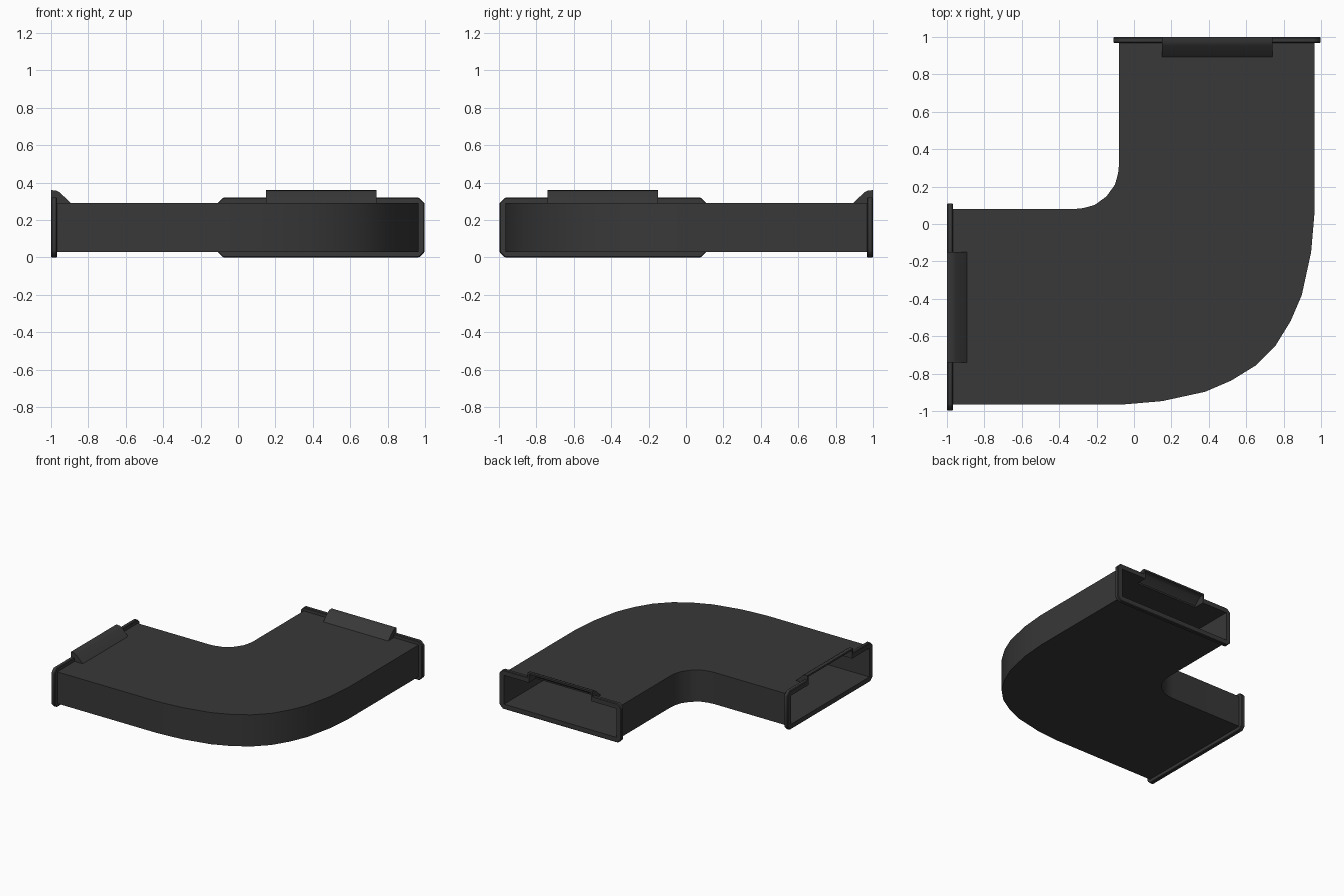
import bpy, bmesh
from mathutils import Matrix, Vector

if "Cube" in bpy.data.objects:
    bpy.data.objects.remove(bpy.data.objects["Cube"])

WALL = 0.012
Z0, Z1 = 0.03, 0.29            # duct floor and roof
MIRROR = Matrix(((0, -1, 0, 0), (-1, 0, 0, 0), (0, 0, 1, 0), (0, 0, 0, 1)))

mat = bpy.data.materials.new("dark_plastic")
mat.diffuse_color = (0.04, 0.04, 0.04, 1)
mat.use_nodes = True
mat.node_tree.nodes["Principled BSDF"].inputs["Base Color"].default_value = mat.diffuse_color


def prism(name, pts, lo, hi, axis, bevel=0):
    """Extrude a 2D outline along one axis."""
    def place(p, d):
        return {"x": (d, p[0], p[1]), "y": (p[0], d, p[1]), "z": (p[0], p[1], d)}[axis]
    bm = bmesh.new()
    a = [bm.verts.new(place(p, lo)) for p in pts]
    b = [bm.verts.new(place(p, hi)) for p in pts]
    bm.faces.new(a)
    bm.faces.new(b)
    for i in range(len(pts)):
        j = (i + 1) % len(pts)
        bm.faces.new((a[i], a[j], b[j], b[i]))
    bmesh.ops.recalc_face_normals(bm, faces=bm.faces)
    if bevel:
        bmesh.ops.bevel(bm, geom=bm.edges[:], offset=bevel, segments=1, affect='EDGES')
    me = bpy.data.meshes.new(name)
    bm.to_mesh(me)
    bm.free()
    me.materials.append(mat)
    ob = bpy.data.objects.new(name, me)
    bpy.context.collection.objects.link(ob)
    return ob


def cut(ob, *cutters):
    for c in cutters:
        m = ob.modifiers.new("cut", 'BOOLEAN')
        m.operation, m.solver, m.object = 'DIFFERENCE', 'EXACT', c
    bpy.context.view_layer.update()
    dg = bpy.context.evaluated_depsgraph_get()
    me = bpy.data.meshes.new_from_object(ob.evaluated_get(dg))
    ob.modifiers.clear()
    ob.data = me


def mirrored(ob, name):
    """Copy a part across the diagonal to the other arm."""
    me = ob.data.copy()
    me.transform(MIRROR)
    me.flip_normals()
    new = bpy.data.objects.new(name, me)
    bpy.context.collection.objects.link(new)
    return new


def offset(pts, d):
    """Shift a plan line sideways; both ends stay parallel to their arm."""
    out = []
    for i, p in enumerate(pts):
        t = Vector(pts[min(i + 1, len(pts) - 1)]) - Vector(pts[max(i - 1, 0)])
        if i in (0, 1):
            t = Vector((1, 0))
        elif i >= len(pts) - 2:
            t = Vector((0, 1))
        t.normalize()
        out.append((p[0] - t.y * d, p[1] + t.x * d))
    return out


def outline(end, inset):
    """Plan of the elbow, ending at distance `end` on both arms."""
    half_out = [(-end, -.965), (-.06, -.965), (.15, -.947), (.38, -.897), (.52, -.837), (.65, -.757)]
    half_in = [(-end, .08), (-.32, .08), (-.27, .085), (-.21, .102), (-.15, .145)]
    full = [h + [(-y, -x) for x, y in reversed(h)] for h in (half_out, half_in)]
    return offset(full[0], inset) + offset(full[1], -inset)[::-1]


# Helper solids: duct cavity and clip cavity
cavity = prism("cavity_cutter", outline(1.1, WALL), Z0 + WALL, Z1 - WALL, "z")
hood = [(-1, .29), (-1, .36), (-.972, .358), (-.953, .348), (-.893, .29)]
hood_in = [(-1.05, .27), (-1.05, .346), (-.976, .346), (-.958, .337), (-.91, .29), (-.91, .27)]
clip_in = prism("clip_cutter", hood_in, -.728, -.162, "y")
clip_out = prism("clip_outer_cutter", [(-1.05, .29), (-1.05, .36)] + hood[2:], -.74, -.15, "y")
clip_in2 = mirrored(clip_in, "clip_cutter_2")

# Hollow elbow body
duct = prism("duct_elbow", outline(.97, 0), Z0, Z1, "z")
cut(duct, cavity, clip_in, clip_in2)

# End flange with chamfered corners
c, y0, y1, zt = .03, -.998, .11, .32
ring = [(y0 + c, 0), (y1 - c, 0), (y1, c), (y1, zt - c),
        (y1 - c, zt), (y0 + c, zt), (y0, zt - c), (y0, c)]
flange = prism("end_flange_left", ring, -1, -.967, "x", .005)
cut(flange, cavity, clip_out, clip_in)

# Hollow clip hood over the flange
clip = prism("clip_hood_left", hood, -.74, -.15, "y")
cut(clip, clip_in)

parts = [duct, flange, clip, mirrored(flange, "end_flange_back"), mirrored(clip, "clip_hood_back")]

for helper in (cavity, clip_in, clip_out, clip_in2):
    bpy.data.objects.remove(helper)
bpy.context.view_layer.update()

# Smooth the bends, keep edges sharp
for ob in parts:
    ob.select_set(True)
bpy.context.view_layer.objects.active = duct
bpy.ops.object.shade_smooth_by_angle(angle=0.5)
